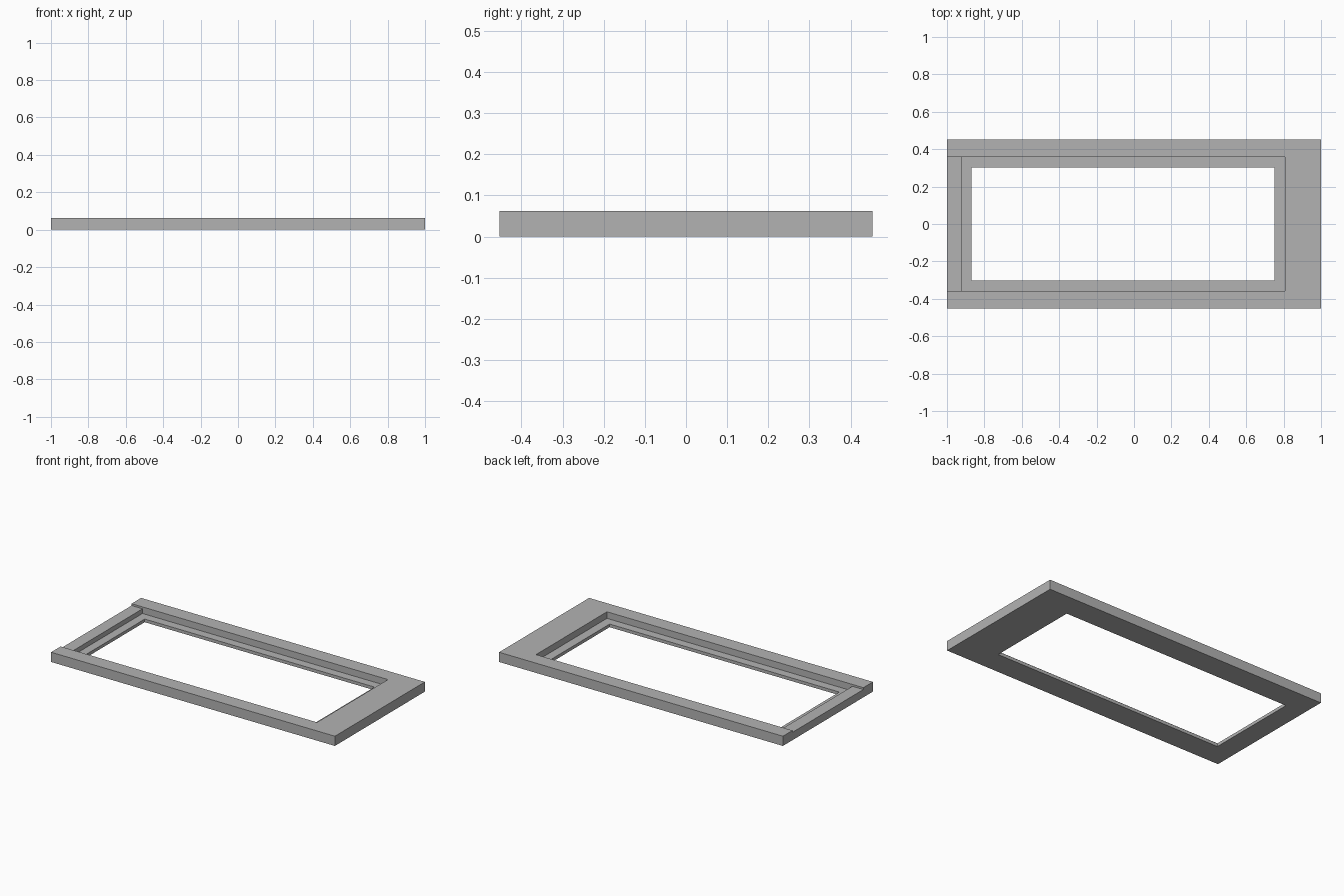
import bpy

cube = bpy.data.objects.get("Cube")
if cube:
    bpy.data.objects.remove(cube, do_unlink=True)

HALF_X, HALF_Y, TOP = 1.0, 0.453, 0.062
LEDGE_Z, BAR_Z = 0.02, 0.05
POCKET_Y, OPEN_Y = 0.357, 0.302
POCKET_X, OPEN_X = (-0.923, 0.807), (-0.869, 0.75)
OVER = 0.1  # how far cutters reach past the surface

grey = bpy.data.materials.new("plain_grey")
grey.use_nodes = True
colour = (0.45, 0.45, 0.45, 1)
grey.diffuse_color = colour
grey.node_tree.nodes["Principled BSDF"].inputs["Base Color"].default_value = colour


def box(name, x0, x1, half_y, z0, z1):
    bpy.ops.mesh.primitive_cube_add(size=1, location=((x0 + x1) / 2, 0, (z0 + z1) / 2))
    ob = bpy.context.object
    ob.name = name
    ob.scale = (x1 - x0, 2 * half_y, z1 - z0)
    bpy.ops.object.transform_apply(location=True, rotation=False, scale=True)
    ob.data.materials.append(grey)
    return ob


def cut(target, cutter):
    cutter.hide_render = True
    mod = target.modifiers.new(cutter.name, "BOOLEAN")
    mod.operation = "DIFFERENCE"
    mod.solver = "EXACT"
    mod.object = cutter
    bpy.context.view_layer.objects.active = target
    bpy.ops.object.modifier_apply(modifier=mod.name)
    bpy.data.objects.remove(cutter, do_unlink=True)


# Solid slab that becomes the frame
frame = box("frame", -HALF_X, HALF_X, HALF_Y, 0, TOP)

# Lowered bar at the narrow end, between the two long rails
cut(frame, box("end_bar_step", -HALF_X - OVER, -0.9, POCKET_Y, BAR_Z, TOP + OVER))

# Recess down to the supporting ledge
cut(frame, box("ledge_recess", *POCKET_X, POCKET_Y, LEDGE_Z, TOP + OVER))

# Window right through the ledge
cut(frame, box("opening", *OPEN_X, OPEN_Y, -OVER, TOP + OVER))
